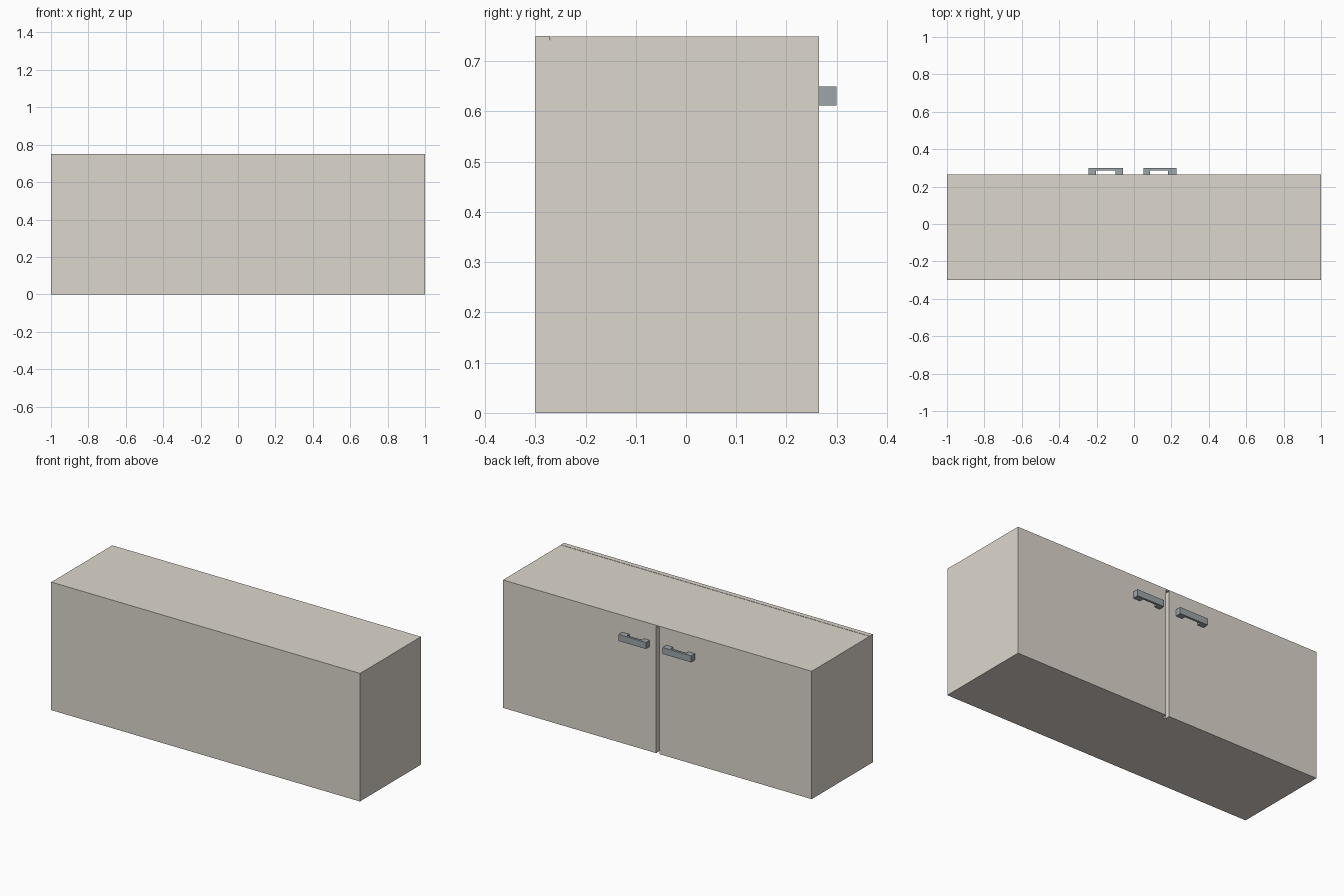
import bpy

if "Cube" in bpy.data.objects:
    bpy.data.objects.remove(bpy.data.objects["Cube"])


def material(name, color):
    m = bpy.data.materials.new(name)
    m.diffuse_color = (*color, 1)
    m.use_nodes = True
    m.node_tree.nodes["Principled BSDF"].inputs["Base Color"].default_value = m.diffuse_color
    return m


BODY = material("warm_white", (0.72, 0.68, 0.61))
METAL = material("steel", (0.34, 0.38, 0.40))


def box(name, x, y, z, mat=BODY):
    """Box from (min, max) ranges on each axis."""
    bpy.ops.mesh.primitive_cube_add(size=1, location=[sum(r) / 2 for r in (x, y, z)])
    ob = bpy.context.object
    ob.name = name
    ob.scale = [r[1] - r[0] for r in (x, y, z)]
    bpy.ops.object.transform_apply(location=False, rotation=False, scale=True)
    ob.data.materials.append(mat)
    return ob


def handle(name, outer, inner, y=(0.265, 0.30), z=(0.612, 0.65)):
    """Pull handle: U-shaped outline in plan, extruded upwards."""
    (a, d), (b, c), bar = outer, inner, y[1] - 0.013
    plan = [(a, y[0]), (b, y[0]), (b, bar), (c, bar),
            (c, y[0]), (d, y[0]), (d, y[1]), (a, y[1])]
    n = len(plan)
    verts = [(px, py, h) for h in z for px, py in plan]
    faces = [(i, (i + 1) % n, n + (i + 1) % n, n + i) for i in range(n)]
    # caps split into quads: bar and two posts
    for quad in ((0, 1, 2, 7), (2, 3, 6, 7), (3, 4, 5, 6)):
        faces += [tuple(reversed(quad)), tuple(n + i for i in quad)]
    me = bpy.data.meshes.new(name)
    me.from_pydata(verts, [], faces)
    me.materials.append(METAL)
    bpy.context.collection.objects.link(bpy.data.objects.new(name, me))


# Carcass
H, T = 0.75, 0.03
box("back_panel", (-1, 1), (-0.30, -0.271), (0, H))
box("top_panel", (-1, 1), (-0.27, 0.265), (H - 0.008, H - 0.001))
box("bottom_panel", (-1, 1), (-0.271, 0.235), (0, T))
for side, s in (("left", -1), ("right", 1)):
    box(side + "_side", sorted((s, s * (1 - T))), (-0.271, 0.235), (T, H - 0.008))

# Doors with a narrow gap between them
box("left_door", (-1, -0.013), (0.235, 0.265), (0, H - 0.008))
box("right_door", (0.008, 1), (0.235, 0.265), (0, H - 0.008))

# Handles
handle("left_handle", (-0.243, -0.058), (-0.203, -0.10))
handle("right_handle", (0.05, 0.227), (0.085, 0.182))
